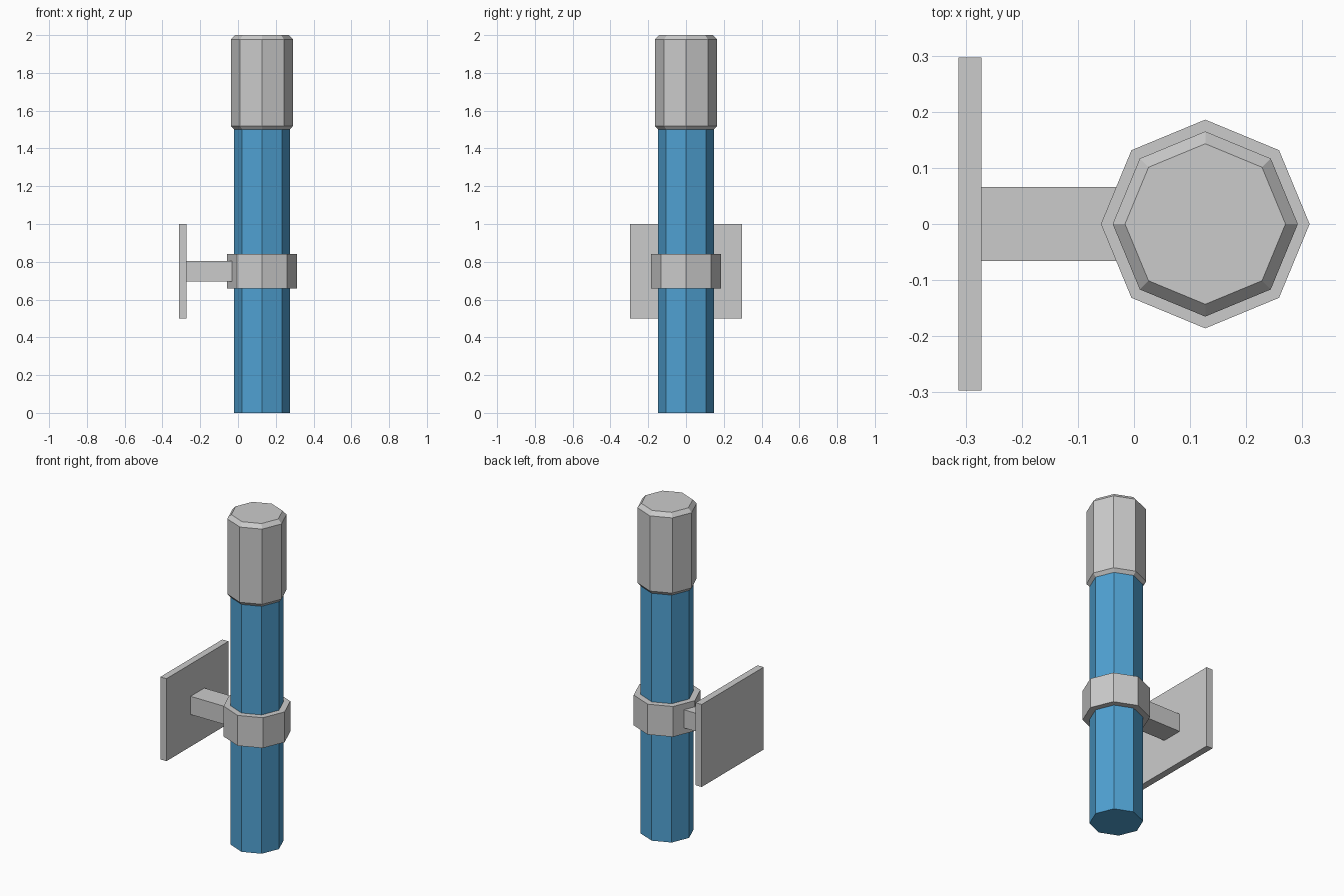
import bpy, bmesh
from math import cos, sin, pi

if "Cube" in bpy.data.objects:
    bpy.data.objects.remove(bpy.data.objects["Cube"])

CX = 0.127   # axis of the upright tube
SIDES = 8


def finish(name, bm, mat=None):
    bmesh.ops.recalc_face_normals(bm, faces=bm.faces)
    me = bpy.data.meshes.new(name)
    bm.to_mesh(me)
    bm.free()
    ob = bpy.data.objects.new(name, me)
    bpy.context.collection.objects.link(ob)
    if mat:
        me.materials.append(mat)
    return ob


def lathe(name, profile, mat=None):
    """Octagonal solid from (radius, z) rings, capped at both ends."""
    bm = bmesh.new()
    rings = [[bm.verts.new((CX + r * cos(2 * pi * i / SIDES),
                            r * sin(2 * pi * i / SIDES), z))
              for i in range(SIDES)] for r, z in profile]
    for a, b in zip(rings, rings[1:]):
        for i in range(SIDES):
            j = (i + 1) % SIDES
            bm.faces.new((a[i], a[j], b[j], b[i]))
    bm.faces.new(rings[0])
    bm.faces.new(rings[-1])
    return finish(name, bm, mat)


def box(name, lo, hi):
    bm = bmesh.new()
    bmesh.ops.create_cube(bm, size=1)
    for v in bm.verts:
        v.co = [(l + h) / 2 + c * (h - l) for l, h, c in zip(lo, hi, v.co)]
    return finish(name, bm)


blue = bpy.data.materials.new("blue")
blue.diffuse_color = (0.08, 0.36, 0.65, 1)
blue.use_nodes = True
blue.node_tree.nodes["Principled BSDF"].inputs["Base Color"].default_value = blue.diffuse_color

# Upright tube
lathe("tube", [(0.148, 0), (0.148, 1.5)], blue)
# Chamfered end cap
lathe("cap", [(0.143, 1.495), (0.165, 1.52), (0.165, 1.976), (0.143, 2.0)])
# Clamp around the tube
lathe("clamp_ring", [(0.186, 0.658), (0.186, 0.842)])
# Wall bracket
box("bracket_arm", (-0.272, -0.066, 0.695), (-0.01, 0.066, 0.805))
box("wall_plate", (-0.313, -0.297, 0.5), (-0.272, 0.297, 1.0))
